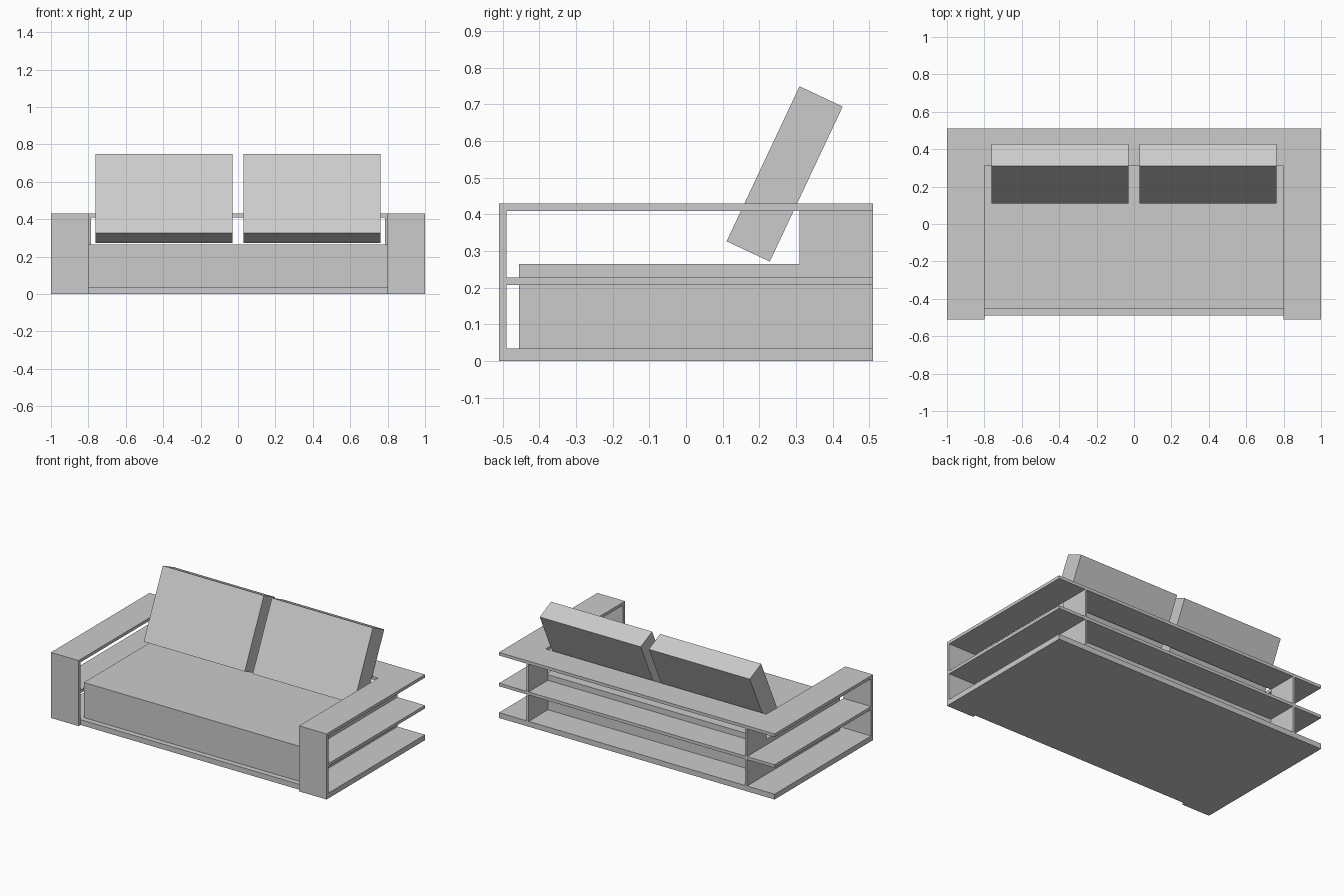
import bpy
from math import radians

# Remove the default cube
cube = bpy.data.objects.get("Cube")
if cube:
    bpy.data.objects.remove(cube, do_unlink=True)

# Single upholstery and frame colour
GREY = (0.6, 0.6, 0.6, 1.0)
mat = bpy.data.materials.new("plain grey")
mat.use_nodes = True
mat.diffuse_color = GREY
mat.node_tree.nodes["Principled BSDF"].inputs["Base Color"].default_value = GREY


def box(name, x, y, z, tilt=0.0):
    """Box from (min, max) ranges, optionally tilted back around its centre."""
    ranges = (x, y, z)
    bpy.ops.mesh.primitive_cube_add(size=1, location=[(a + b) / 2 for a, b in ranges])
    obj = bpy.context.object
    obj.name = obj.data.name = name
    obj.scale = [b - a for a, b in ranges]
    bpy.ops.object.transform_apply(location=False, rotation=False, scale=True)
    obj.rotation_euler.x = -tilt
    obj.data.materials.append(mat)
    return obj


BACK, FRONT = 0.51, -0.51      # overall depth
PANEL = -0.49                  # rear face of the arm front panels
INNER = 0.80                   # inner edge of the arms
SHELF = 0.31                   # front edge of the back shelves
BASE, TOP = 0.035, 0.43
LEVELS = {"middle": (0.208, 0.228), "top": (0.41, TOP)}

# Base board and seat block
box("base_board", (-1, 1), (PANEL, BACK), (0, BASE))
box("seat", (-INNER, INNER), (-0.455, SHELF), (BASE, 0.265))

# Open shelves along the back
for level, z in LEVELS.items():
    box(f"back_shelf_{level}", (-INNER, INNER), (SHELF, BACK), z)

for side, s in (("left", 1), ("right", -1)):
    def span(a, b):
        return tuple(sorted((s * a, s * b)))

    # Arm: front panel and open side shelves
    box(f"arm_front_panel_{side}", span(INNER, 1), (FRONT, PANEL), (0, TOP))
    for level, z in LEVELS.items():
        box(f"arm_shelf_{level}_{side}", span(INNER, 1), (PANEL, BACK), z)

    # Dividers between the side and back shelves
    gaps = {"lower": (BASE, LEVELS["middle"][0]),
            "upper": (LEVELS["middle"][1], LEVELS["top"][0])}
    for level, z in gaps.items():
        box(f"divider_{level}_{side}", span(0.785, INNER), (SHELF, BACK), z)

    # Leaning back cushion
    box(f"back_cushion_{side}", span(0.029, 0.762), (0.204, 0.334),
        (0.277, 0.744), tilt=radians(25.2))
